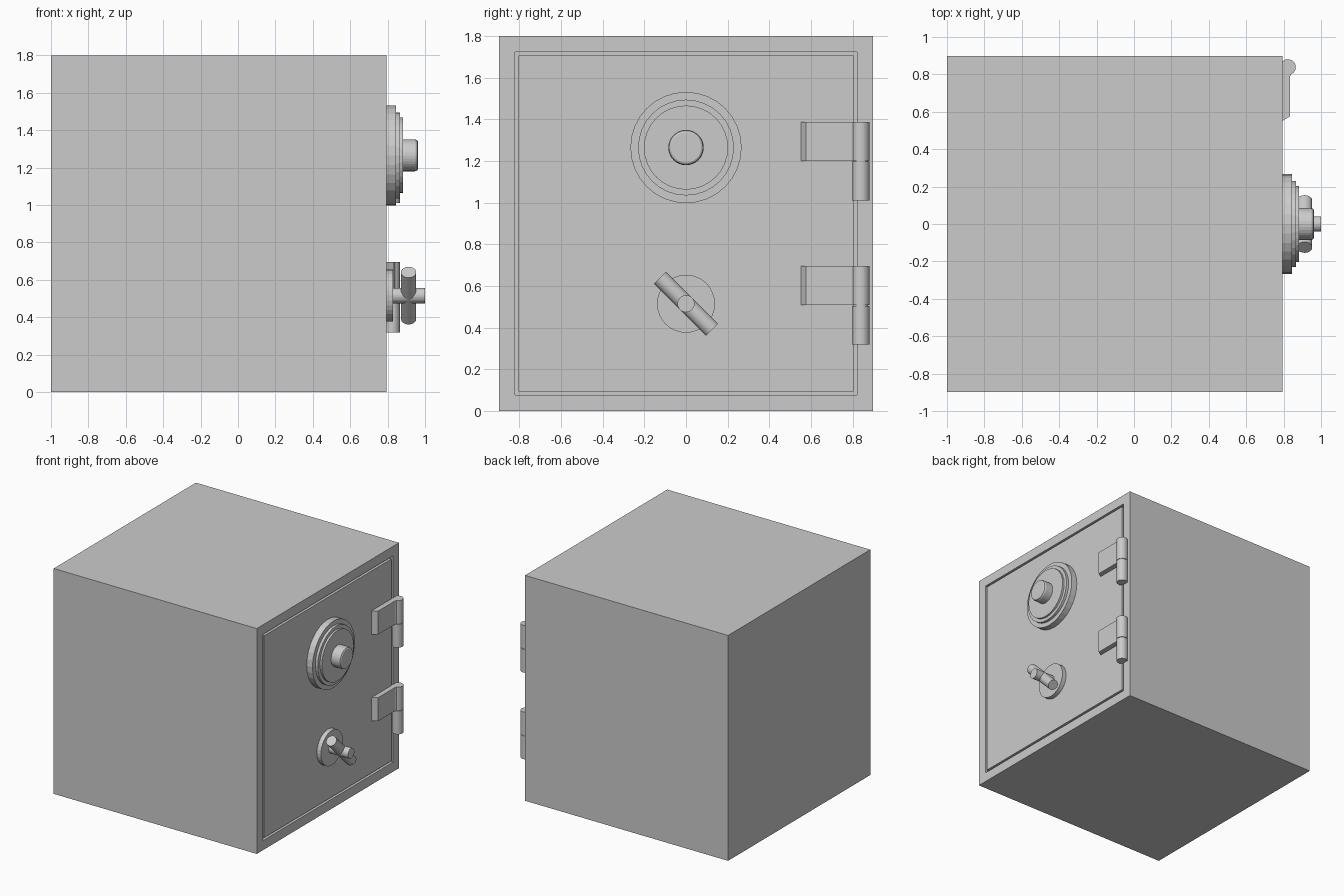
import bpy, bmesh, math
from mathutils import Vector, Matrix

if "Cube" in bpy.data.objects:
    bpy.data.objects.remove(bpy.data.objects["Cube"])

FRONT = 0.794   # x of the door face
HALF = 0.897    # half the body depth


def finish(name, bm):
    bmesh.ops.recalc_face_normals(bm, faces=bm.faces)
    mesh = bpy.data.meshes.new(name)
    bm.to_mesh(mesh)
    bm.free()
    ob = bpy.data.objects.new(name, mesh)
    bpy.context.collection.objects.link(ob)
    return ob


def lathe(name, profile, y, z, sides=32):
    """Turn (x, radius) points around an x-parallel axis, with closed ends."""
    bm = bmesh.new()
    rings = [[bm.verts.new((x, y + r * math.cos(2 * math.pi * i / sides),
                            z + r * math.sin(2 * math.pi * i / sides)))
              for i in range(sides)] for x, r in profile]
    for a, b in zip(rings, rings[1:]):
        for i in range(sides):
            j = (i + 1) % sides
            bm.faces.new((a[i], a[j], b[j], b[i]))
    bm.faces.new(rings[0])
    bm.faces.new(rings[-1])
    return finish(name, bm)


def rod(name, start, end, radius, sides=32):
    start, end = Vector(start), Vector(end)
    axis = end - start
    bm = bmesh.new()
    bmesh.ops.create_cone(
        bm, cap_ends=True, segments=sides, radius1=radius, radius2=radius,
        depth=axis.length,
        matrix=Matrix.Translation((start + end) / 2)
        @ axis.to_track_quat('Z', 'Y').to_matrix().to_4x4())
    return finish(name, bm)


def prism(name, outline, z0, z1):
    """Extrude an (x, y) outline upwards."""
    bm = bmesh.new()
    low, high = ([bm.verts.new((x, y, z)) for x, y in outline] for z in (z0, z1))
    n = len(outline)
    bm.faces.new(low)
    bm.faces.new(high)
    for i in range(n):
        j = (i + 1) % n
        bm.faces.new((low[i], low[j], high[j], high[i]))
    return finish(name, bm)


# Body with a groove outlining the flush door
bm = bmesh.new()
bmesh.ops.create_cube(bm, size=1, matrix=Matrix.Translation(((FRONT - 1) / 2, 0, 0.9))
                      @ Matrix.Diagonal((FRONT + 1, 2 * HALF, 1.8, 1)))
door = max(bm.faces, key=lambda f: f.calc_center_median().x)


def push(face, dx):
    new = bmesh.ops.extrude_discrete_faces(bm, faces=[face])['faces'][0]
    bmesh.ops.translate(bm, verts=new.verts, vec=(dx, 0, 0))
    return new


bmesh.ops.inset_region(bm, faces=[door], thickness=0.108)
door = push(door, -0.025)
bmesh.ops.inset_region(bm, faces=[door], thickness=0.024)
push(door, 0.025)
finish("safe_body", bm)

# Combination dial: stepped rings and a knob with a softened rim
DIAL_Z = 1.265
for name, x, r in (("dial_base", 0.845, 0.267), ("dial_ring", 0.866, 0.23),
                   ("dial_face", 0.882, 0.202)):
    lathe(name, [(FRONT - 0.01, r), (x, r)], 0, DIAL_Z)
lathe("dial_knob", [(0.87, 0.085), (0.946, 0.085), (0.958, 0.081), (0.963, 0.073)],
      0, DIAL_Z)

# Turning handle: plate, shaft and diagonal bar
HANDLE_Z = 0.515
lathe("handle_plate", [(FRONT - 0.01, 0.139), (0.83, 0.139)], 0, HANDLE_Z)
lathe("handle_shaft", [(0.82, 0.041), (1.0, 0.041)], 0, HANDLE_Z)
rod("handle_bar", (0.912, -0.125, HANDLE_Z + 0.125),
    (0.912, 0.125, HANDLE_Z - 0.125), 0.041)

# Hinges: chamfered leaf with upper and lower barrels
LEAF = [(FRONT - 0.005, 0.552), (FRONT, 0.552), (0.835, 0.576), (0.835, 0.79),
        (0.845, 0.81), (0.845, 0.83), (FRONT - 0.005, 0.83)]
for label, top in (("upper", 1.388), ("lower", 0.696)):
    prism(label + "_hinge_leaf", LEAF, top - 0.187, top)
    for part, z1, z0 in (("top", top, top - 0.187), ("bottom", top - 0.191, top - 0.377)):
        rod(f"{label}_hinge_{part}_barrel", (0.823, 0.839, z0), (0.823, 0.839, z1), 0.042)
    rod(label + "_hinge_pin", (0.823, 0.839, top - 0.2), (0.823, 0.839, top - 0.18), 0.036)
